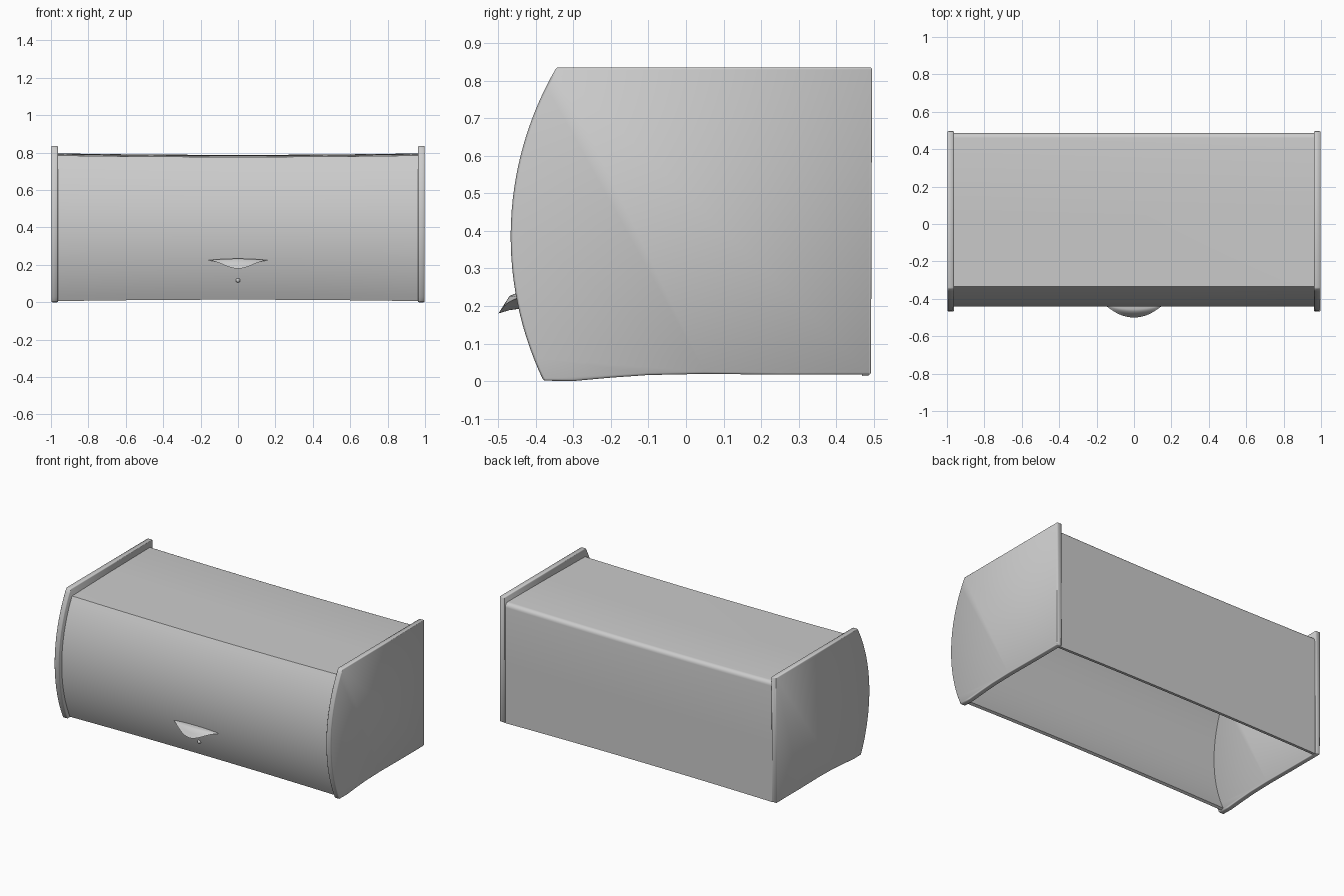
import bpy, math
from mathutils import Vector

if "Cube" in bpy.data.objects:
    bpy.data.objects.remove(bpy.data.objects["Cube"])


def add_mesh(name, verts, faces):
    mesh = bpy.data.meshes.new(name)
    mesh.from_pydata(verts, [], faces)
    mesh.update()
    ob = bpy.data.objects.new(name, mesh)
    bpy.context.collection.objects.link(ob)
    bpy.ops.object.select_all(action='DESELECT')
    ob.select_set(True)
    bpy.context.view_layer.objects.active = ob
    return ob


def finish(ob, angle=35):
    """Apply modifiers, then smooth everything except the sharp edges."""
    for mod in list(ob.modifiers):
        bpy.ops.object.modifier_apply(modifier=mod.name)
    bpy.ops.object.shade_smooth_by_angle(angle=math.radians(angle))


def arc(p0, p1, p2, n):
    """Circular arc through three (y, z) points, from p0 to p2."""
    a, b, c = (Vector(p) for p in (p0, p1, p2))
    d = 2 * (a.x * (b.y - c.y) + b.x * (c.y - a.y) + c.x * (a.y - b.y))
    aa, bb, cc = a.dot(a), b.dot(b), c.dot(c)
    o = Vector(((aa * (b.y - c.y) + bb * (c.y - a.y) + cc * (a.y - b.y)) / d,
                (aa * (c.x - b.x) + bb * (a.x - c.x) + cc * (b.x - a.x)) / d))
    r = (a - o).length
    # angles measured from -y so the front bulge never wraps
    t0, t2 = (math.atan2(p.y - o.y, o.x - p.x) for p in (a, c))
    return [(o.x - r * math.cos(t0 + (t2 - t0) * i / n),
             o.y + r * math.sin(t0 + (t2 - t0) * i / n)) for i in range(n + 1)]


def prism(name, outline, x0, x1, bevel):
    """Flat plate: a (y, z) outline given clockwise from +x, extruded along x."""
    n = len(outline)
    verts = [(x, y, z) for x in (x0, x1) for y, z in outline]
    faces = [[i, i + n, (i + 1) % n + n, (i + 1) % n] for i in range(n)]
    faces += [list(range(n)), list(range(2 * n - 1, n - 1, -1))]
    ob = add_mesh(name, verts, faces)
    mod = ob.modifiers.new("soft_edges", 'BEVEL')
    mod.width, mod.segments, mod.limit_method = bevel, 3, 'ANGLE'
    mod.harden_normals = True
    finish(ob)


def sheet(name, profile, half, thick, cols=12):
    """Panel swept along x that bows gently toward its middle."""
    n = len(profile)
    verts, faces = [], []
    for c in range(cols + 1):
        u = 2 * c / cols - 1
        bow = 0.008 * (1 - u * u)
        for y, z in profile:
            dz = -bow if z > 0.4 else bow
            verts.append((u * half, y, z + dz * abs(z - 0.4) / 0.4))
    for c in range(cols):
        for i in range(n - 1):
            a = c * n + i
            faces.append((a, a + n, a + n + 1, a + 1))
    ob = add_mesh(name, verts, faces)
    mod = ob.modifiers.new("thickness", 'SOLIDIFY')
    mod.thickness, mod.offset, mod.use_even_offset = thick, -1, True
    finish(ob)


# side panels, standing proud of the body
outline = arc((-0.38, 0.001), (-0.467, 0.41), (-0.345, 0.836), 28)
outline += [(0.496, 0.836), (0.493, 0.017), (0.25, 0.017), (0.05, 0.019),
            (-0.1, 0.016), (-0.2, 0.009), (-0.3, 0.0)]
prism("left_side_panel", outline, -0.998, -0.962, 0.006)
prism("right_side_panel", outline, 0.962, 0.998, 0.006)

# curved front door
sheet("front_door", arc((-0.357, 0.006), (-0.441, 0.4), (-0.335, 0.785), 24), 0.968, 0.018)

# top and back of the case, with a rounded rear edge
case = [(-0.335, 0.785), (0.05, 0.792), (0.46, 0.796)]
case += [(0.46 + 0.027 * math.sin(a), 0.769 + 0.027 * math.cos(a))
         for a in (math.pi / 2 * i / 5 for i in range(1, 6))]
case += [(0.487, 0.4), (0.487, 0.014)]
sheet("top_and_back", case, 0.968, 0.018)

# scooped handle, tapering to points at both ends
section = [(0.02, 0.006), (-0.025, 0.008), (-0.04, 0.002), (-0.053, -0.018),
           (-0.07, -0.045), (-0.04, -0.036), (0.02, -0.028)]
m, steps = len(section), 24
verts, faces = [], []
for k in range(steps + 1):
    u = 2 * k / steps - 1
    ty = max(1 - u * u, 0.03)
    tz = 0.05 + 0.95 * (0.5 + 0.5 * math.cos(math.pi * u))
    for y, z in section:
        verts.append((0.158 * u, -0.43 + y * ty, 0.225 + z * (tz if z < 0 else ty)))
for k in range(steps):
    for i in range(m):
        j = (i + 1) % m
        faces.append((k * m + i, k * m + j, (k + 1) * m + j, (k + 1) * m + i))
faces += [list(range(m - 1, -1, -1)), list(range(steps * m, steps * m + m))]
finish(add_mesh("handle", verts, faces), 40)

# small stud under the handle
bpy.ops.mesh.primitive_uv_sphere_add(segments=16, ring_count=10, radius=0.012,
                                     location=(0, -0.399, 0.117))
bpy.context.object.name = "stud"
bpy.ops.object.shade_smooth()
